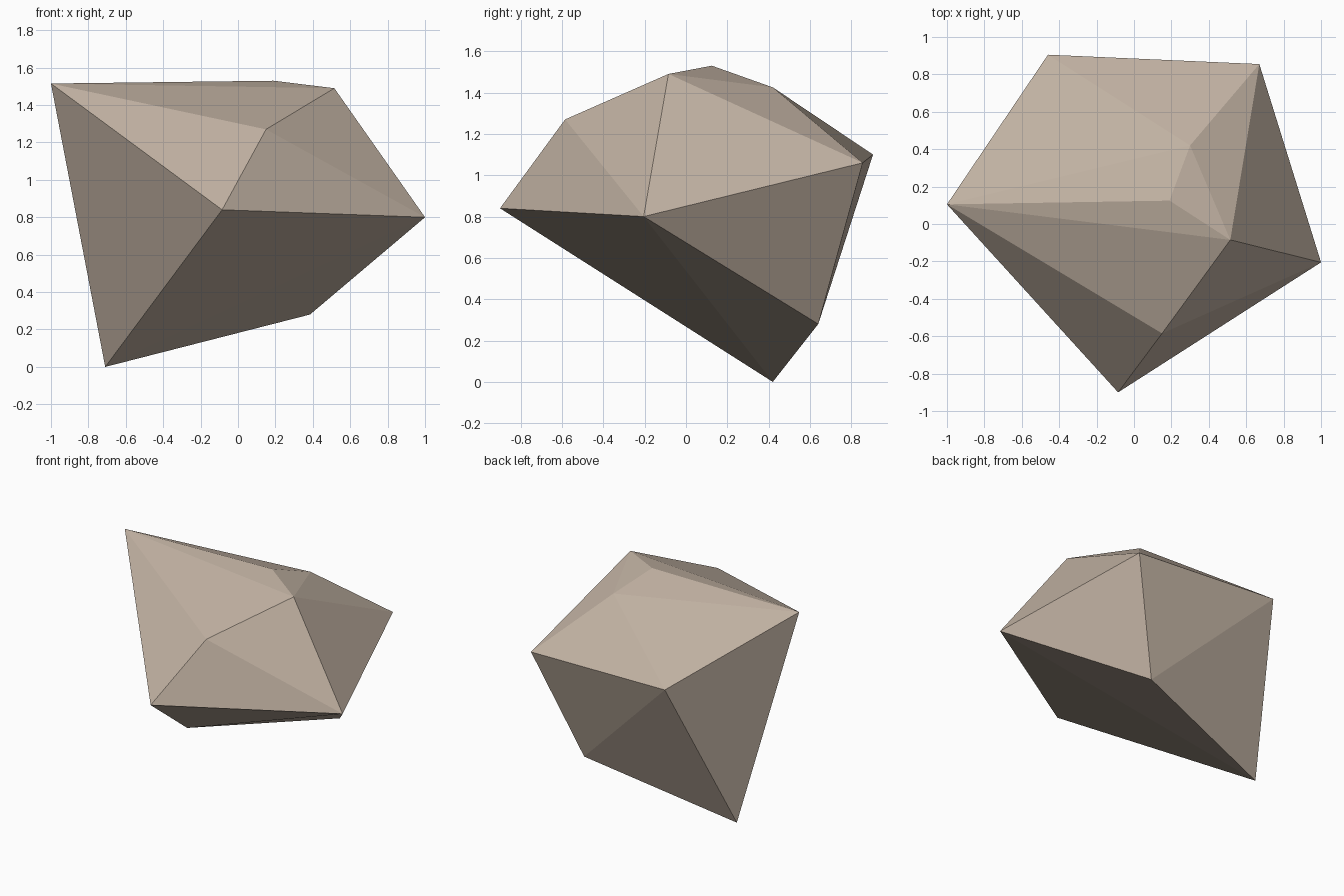
import bpy
import bmesh

cube = bpy.data.objects.get("Cube")
if cube:
    bpy.data.objects.remove(cube, do_unlink=True)

# Stone colour
stone = bpy.data.materials.new("warm grey stone")
stone.use_nodes = True
colour = (0.53, 0.44, 0.36, 1.0)
stone.diffuse_color = colour
stone.node_tree.nodes["Principled BSDF"].inputs["Base Color"].default_value = colour

# Corners of the boulder, grouped by height
crown = [(0.19, 0.125, 1.53), (0.515, -0.085, 1.49), (0.30, 0.42, 1.425), (-1.0, 0.105, 1.515)]
shoulder = [(0.15, -0.585, 1.27), (-0.46, 0.905, 1.10), (0.67, 0.855, 1.06)]
rim = [(-0.085, -0.90, 0.84), (1.0, -0.205, 0.80)]
base = [(-0.71, 0.42, 0.0), (0.385, 0.64, 0.28)]

# Faceted convex boulder wrapped around the corners
bm = bmesh.new()
for corner in crown + shoulder + rim + base:
    bm.verts.new(corner)
bmesh.ops.convex_hull(bm, input=bm.verts[:])
bmesh.ops.recalc_face_normals(bm, faces=bm.faces[:])
mesh = bpy.data.meshes.new("boulder")
bm.to_mesh(mesh)
bm.free()
mesh.materials.append(stone)
boulder = bpy.data.objects.new("boulder", mesh)
bpy.context.collection.objects.link(boulder)
